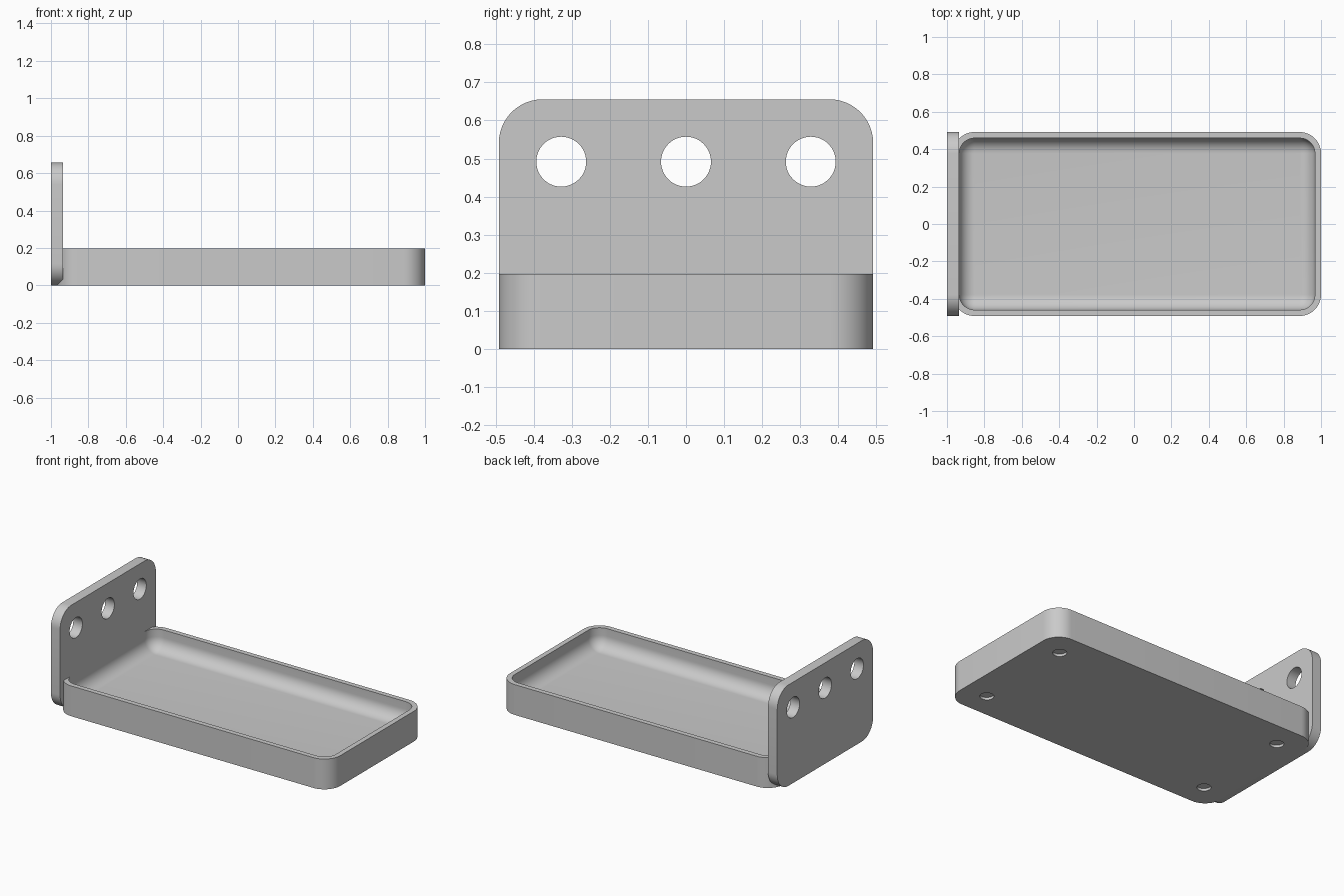
import bpy, bmesh
from math import sin, cos, pi, radians
from mathutils import Matrix, Vector

cube = bpy.data.objects.get("Cube")
if cube:
    bpy.data.objects.remove(cube, do_unlink=True)

U = 2 / 122            # one design unit
HALF_W = 30 * U        # half width of tray and plate
THICK = 4 * U          # plate thickness
WALL = 2 * U           # tray wall
FLOOR = 4 * U          # tray floor
CORNER = 7 * U         # outer corner radius
FILLET = 5 * U         # inner corner and floor fillet radius
TRAY_X = U             # tray centre
TRAY_HALF = 60 * U
TRAY_H = 12 * U
STEPS = 12

grey = bpy.data.materials.new("light_grey")
grey.use_nodes = True
colour = (0.59, 0.59, 0.59, 1)
grey.diffuse_color = colour
grey.node_tree.nodes["Principled BSDF"].inputs["Base Color"].default_value = colour


def rounded_rect(half_a, half_b, radius):
    """Outline points of a rectangle with rounded corners, anticlockwise."""
    points = []
    for quarter, (sa, sb) in enumerate([(1, 1), (-1, 1), (-1, -1), (1, -1)]):
        for i in range(STEPS + 1):
            t = (quarter + i / STEPS) * pi / 2
            points.append((sa * (half_a - radius) + radius * cos(t),
                           sb * (half_b - radius) + radius * sin(t)))
    return points


def loft(bm, rings):
    """Join closed rings of points with quads and cap both ends."""
    loops = [[bm.verts.new(p) for p in ring] for ring in rings]
    n = len(loops[0])
    for low, high in zip(loops, loops[1:]):
        for i in range(n):
            j = (i + 1) % n
            bm.faces.new((low[i], low[j], high[j], high[i]))
    bm.faces.new(loops[0][::-1])
    bm.faces.new(loops[-1])
    bmesh.ops.remove_doubles(bm, verts=bm.verts, dist=1e-5)
    bmesh.ops.recalc_face_normals(bm, faces=bm.faces)


def make_object(name, bm):
    mesh = bpy.data.meshes.new(name)
    bm.to_mesh(mesh)
    bm.free()
    mesh.materials.append(grey)
    obj = bpy.data.objects.new(name, mesh)
    bpy.context.collection.objects.link(obj)
    return obj


def drill(obj, centres, radius, depth, axis):
    """Cut cylindrical holes centred on the given points, then smooth."""
    bm = bmesh.new()
    turn = Vector((0, 0, 1)).rotation_difference(Vector(axis)).to_matrix().to_4x4()
    for c in centres:
        bmesh.ops.create_cone(bm, cap_ends=True, segments=48, radius1=radius,
                              radius2=radius, depth=depth,
                              matrix=Matrix.Translation(c) @ turn)
    cutter = make_object("hole_cutter", bm)
    cutter.hide_render = True
    mod = obj.modifiers.new("holes", 'BOOLEAN')
    mod.operation = 'DIFFERENCE'
    mod.solver = 'EXACT'
    mod.object = cutter
    bpy.ops.object.select_all(action='DESELECT')
    obj.select_set(True)
    bpy.context.view_layer.objects.active = obj
    bpy.ops.object.modifier_apply(modifier=mod.name)
    bpy.data.objects.remove(cutter, do_unlink=True)
    bpy.ops.object.shade_smooth_by_angle(angle=radians(30))


# Tray: outer wall, rim, then the cavity rounding into the floor
def tray_ring(inset, z, radius):
    outline = rounded_rect(TRAY_HALF - inset, HALF_W - inset, radius)
    return [(TRAY_X + x, y, z) for x, y in outline]


rings = [tray_ring(0, 0, CORNER), tray_ring(0, TRAY_H, CORNER),
         tray_ring(WALL, TRAY_H, FILLET)]
for i in range(STEPS + 1):
    t = i / STEPS * pi / 2
    rings.append(tray_ring(WALL + FILLET * (1 - cos(t)),
                           FLOOR + FILLET * (1 - sin(t)), FILLET * cos(t)))
bm = bmesh.new()
loft(bm, rings)
tray = make_object("tray", bm)

# Shallow round recesses under the tray
recesses = [(TRAY_X + sx * 50 * U, sy * 20 * U, 0)
            for sx in (-1, 1) for sy in (-1, 1)]
drill(tray, recesses, 2.5 * U, 2 * U, (0, 0, 1))

# Upright mounting plate with three through holes
height = 40 * U
outline = rounded_rect(HALF_W, height / 2, CORNER)
bm = bmesh.new()
loft(bm, [[(x, y, z + height / 2) for y, z in outline] for x in (-1, -1 + THICK)])
plate = make_object("mounting_plate", bm)
holes = [(-1 + THICK / 2, k * 20 * U, 30 * U) for k in (-1, 0, 1)]
drill(plate, holes, 4 * U, THICK * 3, (1, 0, 0))
